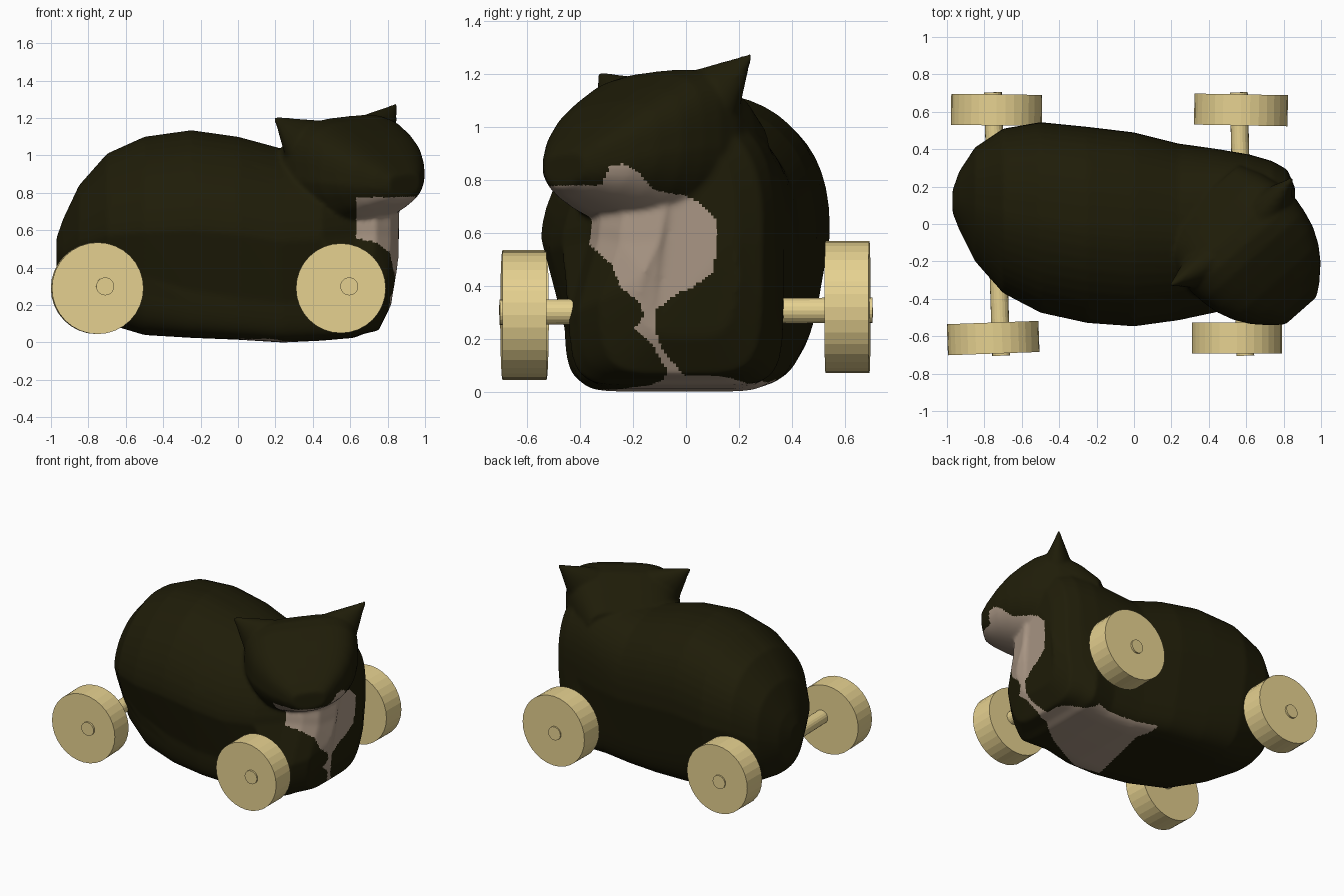
import bpy, bmesh, math
from mathutils import Vector

if "Cube" in bpy.data.objects:
    bpy.data.objects.remove(bpy.data.objects["Cube"])


def material(name, rgb):
    m = bpy.data.materials.new(name)
    m.diffuse_color = (*rgb, 1)
    m.use_nodes = True
    m.node_tree.nodes["Principled BSDF"].inputs["Base Color"].default_value = m.diffuse_color
    return m


FUR = material("dark_fur", (0.0135, 0.0118, 0.0025))
PATCH = material("pale_patch", (0.41, 0.315, 0.24))
WOOD = material("light_wood", (0.79, 0.64, 0.28))


def add_object(name, bm, mats):
    bmesh.ops.recalc_face_normals(bm, faces=bm.faces)
    me = bpy.data.meshes.new(name)
    bm.to_mesh(me)
    bm.free()
    ob = bpy.data.objects.new(name, me)
    bpy.context.collection.objects.link(ob)
    for m in mats:
        me.materials.append(m)
    return ob


def loft(bm, rings):
    """Skin a list of point rings and close both ends."""
    loops = [[bm.verts.new(p) for p in r] for r in rings]
    n = len(loops[0])
    for a, b in zip(loops, loops[1:]):
        for i in range(n):
            bm.faces.new((a[i], a[(i + 1) % n], b[(i + 1) % n], b[i]))
    bm.faces.new(loops[0])
    bm.faces.new(loops[-1])


def section(w, zb, zt, mid, n_low, n_left, n_right, taper_left, taper_right, count=48):
    """Cross-section whose top, bottom, left and right curves differ."""
    zm = zb + (zt - zb) * mid
    pts = []
    for i in range(count):
        t = 2 * math.pi * i / count
        c, s = math.cos(t), math.sin(t)
        n = n_low if s < 0 else n_left if c < 0 else n_right
        h = math.copysign(abs(s) ** (2 / n), s)
        a = math.copysign(abs(c) ** (2 / n), c) * w
        if s < 0:
            a *= 1 - (taper_left * min(1, -h / 0.5) if c < 0 else taper_right * -h)
        pts.append((a, zm + h * ((zt - zm) if s > 0 else (zm - zb))))
    return pts


# Body: x, y min, y max, z min, z max, squareness of the lower half
BODY = [
    (-0.97, 0.06, 0.18, 0.40, 0.56, 2), (-0.935, -0.03, 0.28, 0.28, 0.66, 2.2),
    (-0.85, -0.20, 0.41, 0.18, 0.84, 2.6), (-0.70, -0.37, 0.51, 0.10, 1.01, 3.4),
    (-0.50, -0.475, 0.545, 0.04, 1.10, 5), (-0.25, -0.53, 0.52, 0.025, 1.135, 7),
    (0.0, -0.548, 0.49, 0.015, 1.10, 8), (0.24, -0.515, 0.43, 0.0, 1.035, 8),
    (0.45, -0.47, 0.40, 0.01, 1.05, 8), (0.62, -0.445, 0.37, 0.025, 1.08, 7),
    (0.74, -0.41, 0.335, 0.045, 1.07, 6), (0.82, -0.33, 0.29, 0.065, 1.02, 5),
    (0.862, -0.18, 0.19, 0.2, 0.92, 4)]
bm = bmesh.new()
rings = []
for x, y0, y1, zb, zt, n_low in BODY:
    front = x > 0.6
    ring = section((y1 - y0) / 2, zb, zt, 0.52, n_low, 1.8, 2.5,
                   0.0 if front else 0.17, 0.0 if front else 0.18)
    pts = []
    for a, z in ring:
        # the chest narrows towards the throat and leans back at the feet
        pinch = 0.08 * min(1, max(0, (z - 0.4) / 0.15)) if front and a < 0 else 0
        lean = 0.07 * max(0, 0.45 - z) / 0.4 if x > 0.7 else 0
        skew = 0.05 * max(0, z - 0.6) if x > 0.4 else 0
        pts.append((x - lean, (y0 + y1) / 2 + a + skew - pinch * a / ((y1 - y0) / 2), z))
    rings.append(pts)
loft(bm, rings)

# Head, turned diagonally: distance forward, half width, z min, z max
FWD, SIDE, ORIGIN = Vector((0.66, -0.75, 0)), Vector((0.75, 0.66, 0)), Vector((0.52, -0.04, 0))


def head_point(d, lat, z):
    return ORIGIN + FWD * d + SIDE * lat + Vector((0, 0, z + 0.08 * lat))


HEAD = [
    (-0.24, 0.27, 0.65, 1.02), (-0.12, 0.33, 0.60, 1.12), (0.01, 0.37, 0.60, 1.195),
    (0.10, 0.375, 0.60, 1.21), (0.18, 0.365, 0.61, 1.19), (0.27, 0.345, 0.64, 1.14),
    (0.36, 0.305, 0.675, 1.085), (0.44, 0.25, 0.71, 1.02), (0.52, 0.17, 0.745, 0.95),
    (0.565, 0.11, 0.775, 0.90)]
loft(bm, [[head_point(d, a, z) for a, z in section(w, zb, zt, 0.48, 2.4, 3.6, 3.6, 0.1, 0.1)]
          for d, w, zb, zt in HEAD])

# Pointed ears flaring out of the head corners
for side in (-1, 1):
    rings = []
    for t, r in ((0, 1), (0.3, 0.8), (0.55, 0.52), (0.8, 0.24), (1, 0.05)):
        lat, z, d = 0.20 + 0.235 * t, 1.05 + 0.19 * t, 0.06 - 0.06 * t
        rings.append([head_point(d + 0.12 * r * math.cos(a),
                                 side * (lat - 0.12 * r * math.sin(a)),
                                 z + 0.12 * r * math.sin(a))
                      for a in (2 * math.pi * i / 16 for i in range(16))])
    loft(bm, rings)
source = add_object("cat_body", bm, [FUR, PATCH])

# Blend body, head and ears into one skin
mod = source.modifiers.new("blend", 'REMESH')
mod.mode = 'VOXEL'
mod.voxel_size = 0.011
mod = source.modifiers.new("soften", 'SMOOTH')
mod.factor = 0.5
mod.iterations = 8
dg = bpy.context.evaluated_depsgraph_get()
skin = bpy.data.meshes.new_from_object(source.evaluated_get(dg))
source.modifiers.clear()
source.data = skin
if not skin.materials:
    skin.materials.append(FUR)
    skin.materials.append(PATCH)

# Pale patch outlines: chest and chin in (y, z), belly in (x, y)
CHEST = [(-0.55, 0.775), (-0.43, 0.78), (-0.32, 0.78), (-0.29, 0.85), (-0.24, 0.86),
         (-0.18, 0.83), (-0.12, 0.76), (0, 0.74), (0.06, 0.71), (0.11, 0.65), (0.12, 0.56),
         (0.10, 0.45), (0.03, 0.40), (-0.05, 0.36), (-0.11, 0.31), (-0.12, 0.24),
         (-0.09, 0.16), (-0.04, 0.10), (0.05, 0.0), (-0.10, 0.0), (-0.07, 0.08),
         (-0.13, 0.18), (-0.20, 0.24), (-0.16, 0.28), (-0.17, 0.33), (-0.25, 0.40),
         (-0.28, 0.48), (-0.37, 0.56), (-0.42, 0.63), (-0.46, 0.70)]
BELLY = [(0.82, 0.02), (0.5, 0.36), (0.12, 0.43), (0.07, 0.36), (0.14, 0.19),
         (0.01, -0.34), (0.18, -0.37), (0.52, -0.20)]


def inside(px, py, poly):
    hit = False
    for (ax, ay), (bx, by) in zip(poly, poly[1:] + poly[:1]):
        if (ay > py) != (by > py) and px < (bx - ax) * (py - ay) / (by - ay) + ax:
            hit = not hit
    return hit


for p in skin.polygons:
    x, y, z = p.center
    chest = x > 0.63 and (p.normal.x > -0.1 or p.normal.z < -0.3) and inside(y, z, CHEST)
    belly = z < 0.06 and p.normal.z < -0.75 and inside(x, y, BELLY)
    p.material_index = 1 if chest or belly else 0
    p.use_smooth = True


def rod(name, a, b, r, sides):
    """Cylinder between two points."""
    a, b = Vector(a), Vector(b)
    bm = bmesh.new()
    bmesh.ops.create_cone(bm, cap_ends=True, segments=sides, radius1=r, radius2=r,
                          depth=(b - a).length)
    ob = add_object(name, bm, [WOOD])
    ob.location = (a + b) / 2
    ob.rotation_euler = (b - a).to_track_quat('Z', 'Y').to_euler()


# Wheels: x, side, height, radius, sideways skew
for name, x, s, z, r, k in (("rear_left_wheel", -0.753, -1, 0.29, 0.245, 0.006),
                            ("front_left_wheel", 0.55, -1, 0.29, 0.24, 0),
                            ("rear_right_wheel", -0.735, 1, 0.32, 0.243, 0.002),
                            ("front_right_wheel", 0.572, 1, 0.32, 0.25, 0.003)):
    rod(name, (x - k / 2, s * 0.527, z), (x + k / 2, s * 0.693, z), r, 32)

# Axles
rod("rear_axle", (-0.71, -0.704, 0.30), (-0.755, 0.704, 0.308), 0.048, 20)
rod("front_axle", (0.595, -0.704, 0.30), (0.56, 0.704, 0.308), 0.048, 20)
